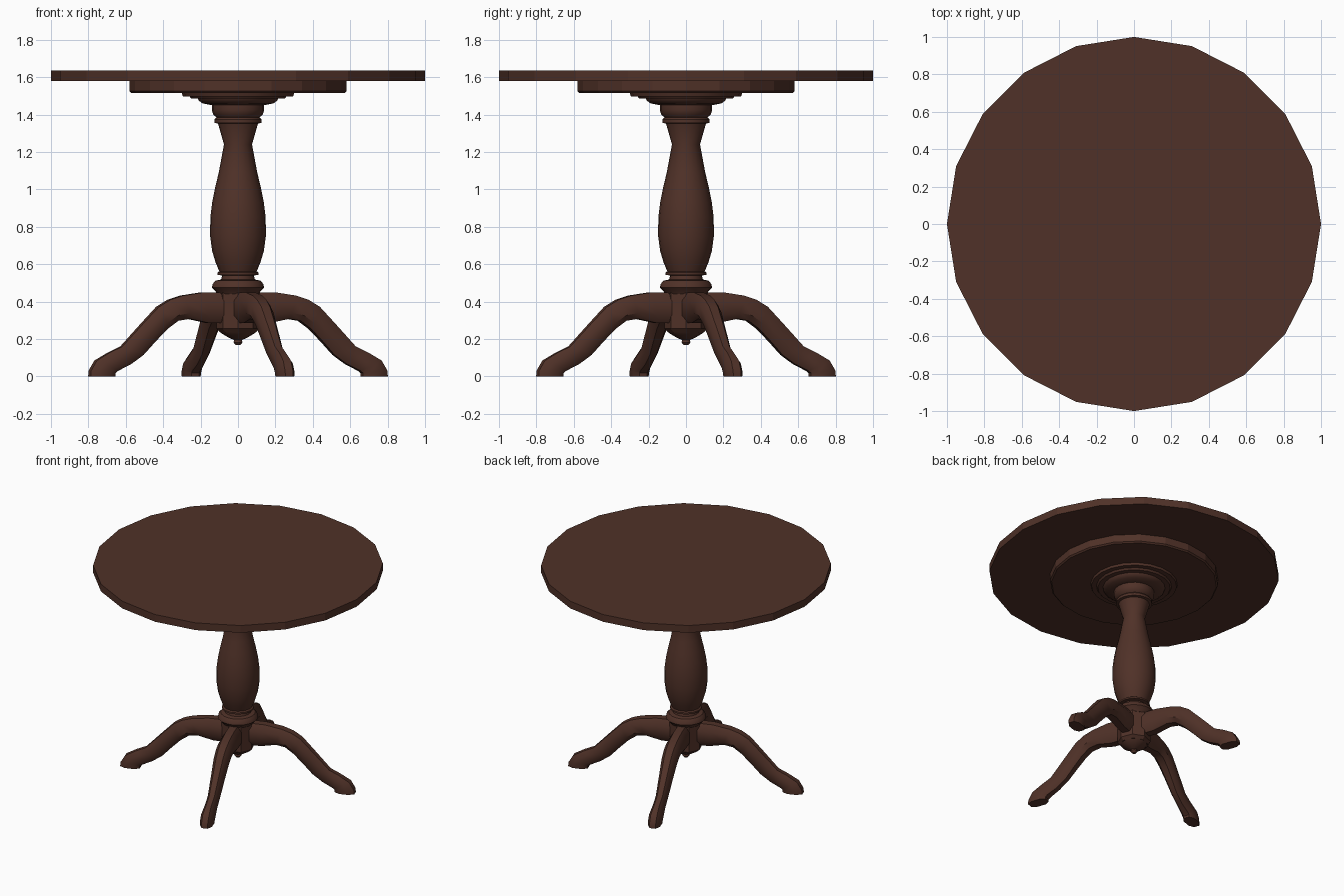
import bpy, bmesh, math
from mathutils import Vector

wood = bpy.data.materials.new("dark brown wood")
wood.diffuse_color = (0.080, 0.031, 0.021, 1)


def finish(bm, name, angle=None):
    bmesh.ops.recalc_face_normals(bm, faces=bm.faces)
    me = bpy.data.meshes.new(name)
    bm.to_mesh(me)
    bm.free()
    me.materials.append(wood)
    ob = bpy.data.objects.new(name, me)
    bpy.context.collection.objects.link(ob)
    if angle:
        bpy.ops.object.select_all(action='DESELECT')
        ob.select_set(True)
        bpy.context.view_layer.objects.active = ob
        bpy.ops.object.shade_smooth_by_angle(angle=math.radians(angle))
    return ob


def loft(bm, rings):
    # skin a list of closed point rings and cap both ends
    vs = [[bm.verts.new(p) for p in ring] for ring in rings]
    n = len(vs[0])
    for a, b in zip(vs, vs[1:]):
        for i in range(n):
            j = (i + 1) % n
            bm.faces.new((a[i], a[j], b[j], b[i]))
    bm.faces.new(vs[0])
    bm.faces.new(vs[-1])


def turned(name, profile, sides=20, angle=None):
    bm = bmesh.new()
    loft(bm, [[(r * math.cos(2 * math.pi * i / sides),
                r * math.sin(2 * math.pi * i / sides), z)
               for i in range(sides)] for r, z in profile])
    return finish(bm, name, angle)


# Round top and the disc under it
turned("table_top", [(1, 1.58), (1, 1.635)])
turned("under_disc", [(0.57, 1.515), (0.58, 1.525), (0.58, 1.58)])

# Stepped collar under the disc
turned("collar", [(0.14, 1.45), (0.19, 1.46), (0.21, 1.475), (0.215, 1.485),
                  (0.25, 1.485), (0.26, 1.498), (0.295, 1.498), (0.30, 1.515)],
       20, 35)

# Turned column: foot ring, vase and capital
turned("column", [(0.11, 0.44), (0.12, 0.455), (0.14, 0.475), (0.135, 0.495),
                  (0.12, 0.512), (0.09, 0.518), (0.085, 0.54), (0.11, 0.543),
                  (0.11, 0.555), (0.10, 0.562), (0.12, 0.61), (0.138, 0.67),
                  (0.149, 0.75), (0.148, 0.85), (0.138, 0.93), (0.122, 1.01),
                  (0.103, 1.09), (0.075, 1.24), (0.107, 1.352), (0.125, 1.356),
                  (0.125, 1.375), (0.115, 1.385), (0.132, 1.40), (0.14, 1.425),
                  (0.14, 1.455)], 20, 35)

# Hub between the legs with its turned drop
turned("hub", [(0.115, 0.45), (0.115, 0.255), (0.095, 0.235)], 8)
turned("hub_drop", [(0.095, 0.24), (0.085, 0.228), (0.045, 0.205),
                    (0.02, 0.195), (0.024, 0.182), (0.012, 0.168)], 12, 40)

# Curved legs: top radius/height, bottom radius/height, half width
stations = [(0.08, 0.45, 0.08, 0.285, 0.055), (0.20, 0.45, 0.17, 0.285, 0.055),
            (0.32, 0.432, 0.28, 0.308, 0.054), (0.39, 0.41, 0.345, 0.298, 0.052),
            (0.455, 0.372, 0.405, 0.255, 0.049), (0.55, 0.275, 0.47, 0.19, 0.043),
            (0.66, 0.16, 0.54, 0.115, 0.037), (0.73, 0.128, 0.61, 0.066, 0.037),
            (0.805, 0.085, 0.685, 0.03, 0.044), (0.838, 0.03, 0.70, 0.018, 0.044),
            (0.84, 0.0, 0.70, 0.0, 0.042)]
section = [(1, -0.5), (1, 0.45), (0.5, 1), (-0.5, 1),
           (-1, 0.45), (-1, -0.5), (-0.5, -1), (0.5, -1)]
for k in range(4):
    a = math.radians(19 + 90 * k)
    out = Vector((math.cos(a), math.sin(a), 0))
    side = Vector((-math.sin(a), math.cos(a), 0))
    rings = []
    for rt, zt, rb, zb, w in stations:
        top = out * rt + Vector((0, 0, zt))
        bot = out * rb + Vector((0, 0, zb))
        mid, half = (top + bot) / 2, (top - bot) / 2
        rings.append([mid + side * (w * u) + half * v for u, v in section])
    bm = bmesh.new()
    loft(bm, rings)
    finish(bm, "leg_%d" % (k + 1), 40)
